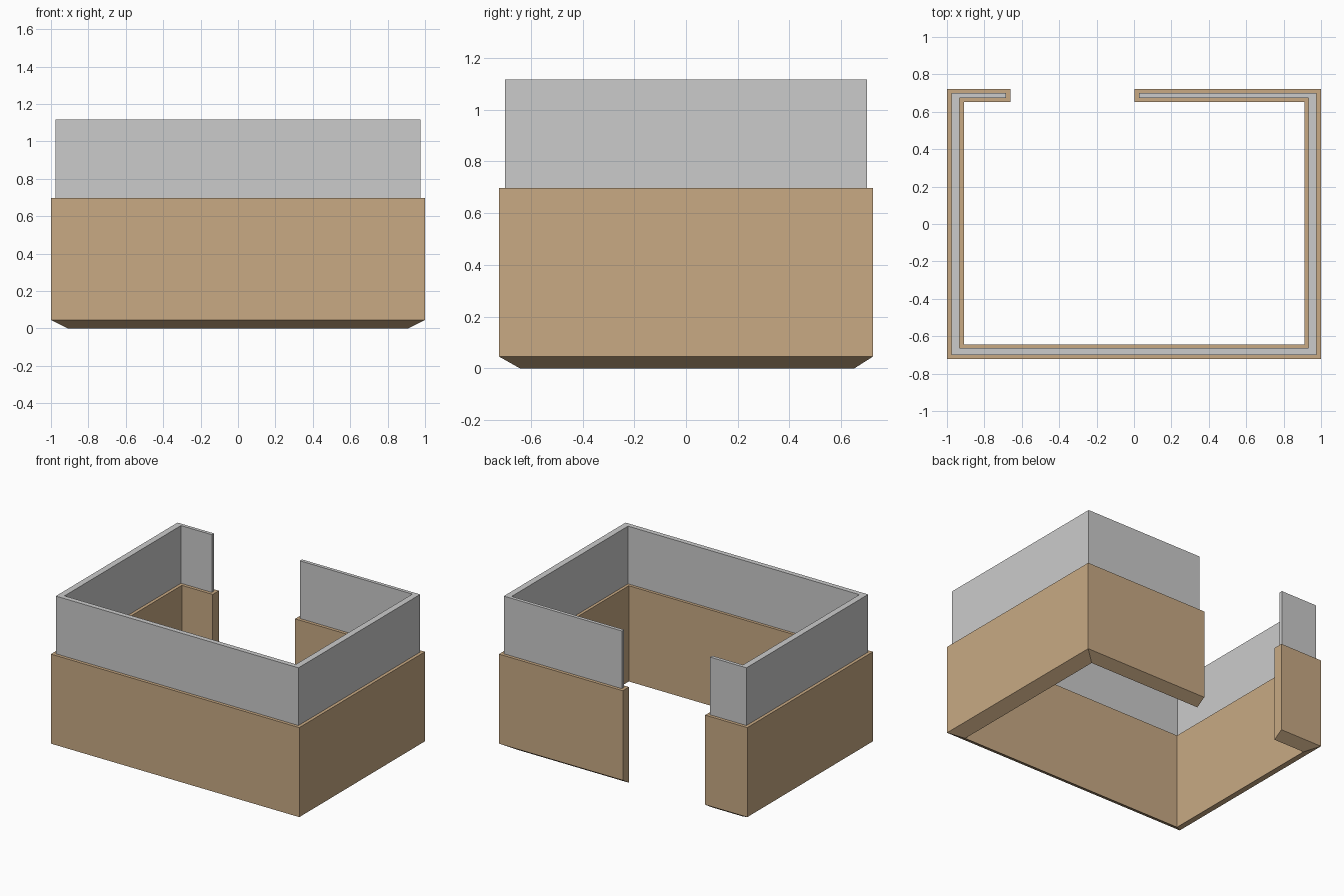
import bpy
import bmesh

if "Cube" in bpy.data.objects:
    bpy.data.objects.remove(bpy.data.objects["Cube"])


def path(left, front, right, back, gap_left, gap_right):
    """Corner points of an open rectangular run, broken at the back."""
    return [(gap_left, back), (left, back), (left, front),
            (right, front), (right, back), (gap_right, back)]


def wall(name, outer, inner, outer_base, inner_base, top):
    """Sweep a four-sided wall section round the run and cap both ends."""
    bm = bmesh.new()
    rings = []
    for (ox, oy), (ix, iy) in zip(outer, inner):
        rings.append([bm.verts.new(p) for p in (
            (ox, oy, outer_base), (ix, iy, inner_base),
            (ix, iy, top), (ox, oy, top))])
    for a, b in zip(rings, rings[1:]):
        for i in range(4):
            j = (i + 1) % 4
            bm.faces.new((a[i], a[j], b[j], b[i]))
    bm.faces.new(rings[0])
    bm.faces.new(rings[-1])
    bmesh.ops.recalc_face_normals(bm, faces=bm.faces)
    mesh = bpy.data.meshes.new(name)
    bm.to_mesh(mesh)
    bm.free()
    obj = bpy.data.objects.new(name, mesh)
    bpy.context.collection.objects.link(obj)
    return obj


# Tan lower wall with a sloping underside
lower = wall("lower_wall",
             path(-1.0, -0.723, 1.0, 0.723, -0.66, 0.003),
             path(-0.909, -0.643, 0.911, 0.652, -0.66, 0.003),
             0.045, 0.0, 0.697)
tan = bpy.data.materials.new("tan")
tan.diffuse_color = (0.58, 0.40, 0.23, 1.0)
tan.use_nodes = True
tan.node_tree.nodes["Principled BSDF"].inputs["Base Color"].default_value = tan.diffuse_color
lower.data.materials.append(tan)

# Thinner grey upper wall, inset from every edge of the lower one
wall("upper_wall",
     path(-0.977, -0.70, 0.977, 0.70, -0.684, 0.026),
     path(-0.932, -0.664, 0.932, 0.675, -0.684, 0.026),
     0.697, 0.697, 1.117)
